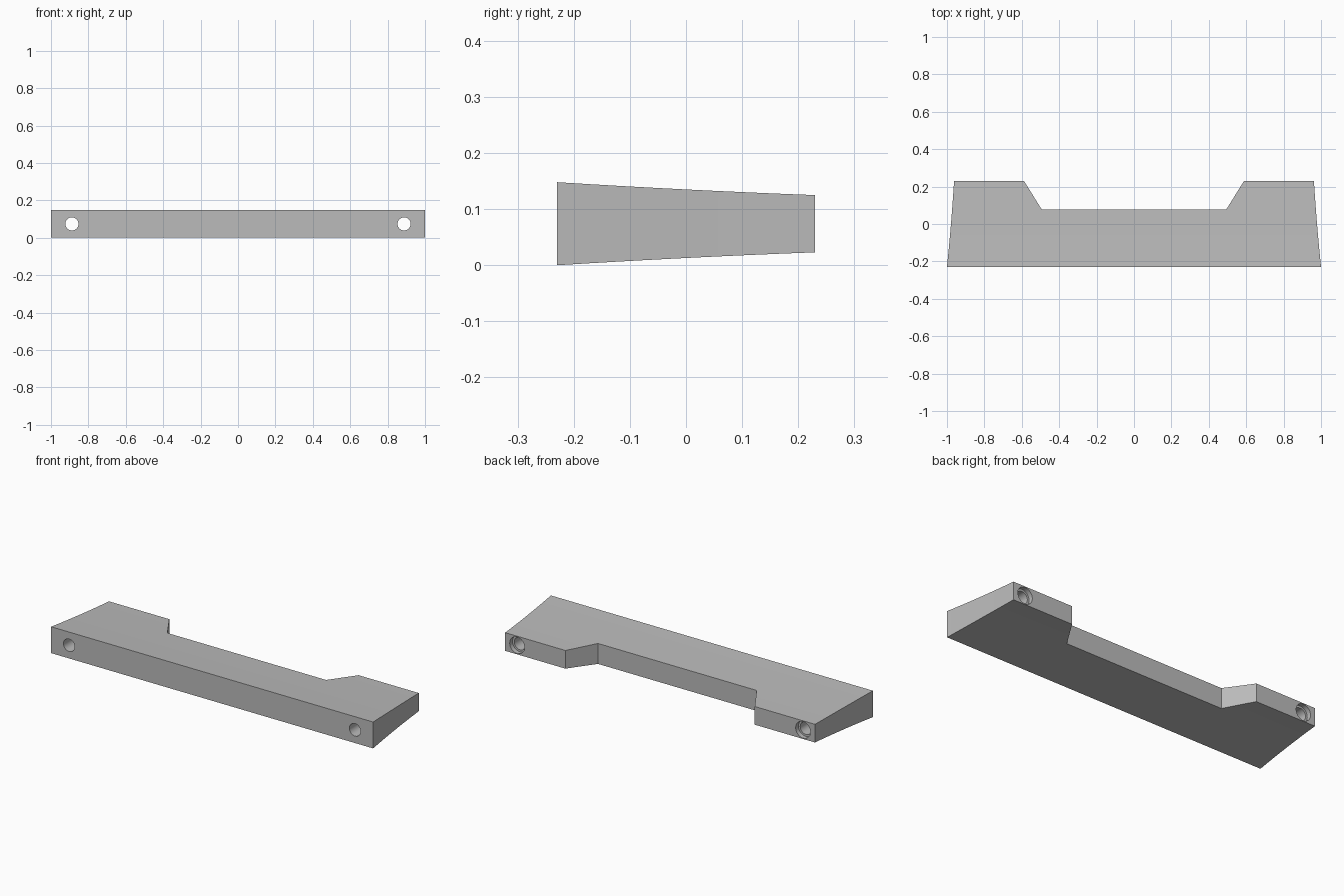
import bpy, bmesh
from math import radians

cube = bpy.data.objects.get("Cube")
if cube:
    bpy.data.objects.remove(cube, do_unlink=True)

grey = bpy.data.materials.new("plain grey")
grey.use_nodes = True
colour = (0.5, 0.5, 0.5, 1)
grey.diffuse_color = colour
grey.node_tree.nodes["Principled BSDF"].inputs["Base Color"].default_value = colour

FRONT, BACK, HEIGHT = -0.23, 0.23, 0.148
HOLE_X = 0.888


def loft(name, rings):
    """Skin a row of equal-length vertex rings and cap both ends."""
    bm = bmesh.new()
    rows = [[bm.verts.new(p) for p in ring] for ring in rings]
    n = len(rows[0])
    for a, b in zip(rows, rows[1:]):
        for i in range(n):
            j = (i + 1) % n
            bm.faces.new((a[i], a[j], b[j], b[i]))
    bm.faces.new(rows[0])
    bm.faces.new(rows[-1])
    bmesh.ops.recalc_face_normals(bm, faces=bm.faces)
    mesh = bpy.data.meshes.new(name)
    bm.to_mesh(mesh)
    bm.free()
    mesh.materials.append(grey)
    obj = bpy.data.objects.new(name, mesh)
    bpy.context.collection.objects.link(obj)
    return obj


def rod(name, x, radius, y0, y1):
    """Cylinder along y used for drilling."""
    bpy.ops.mesh.primitive_cylinder_add(
        vertices=40, radius=radius, depth=y1 - y0,
        location=(x, (y0 + y1) / 2, HEIGHT / 2), rotation=(radians(90), 0, 0))
    obj = bpy.context.object
    obj.name = name
    obj.data.materials.append(grey)
    return obj


# Bar body, narrowing towards the back with a gentle concave curve
rings = []
STEPS = 8
for k in range(STEPS + 1):
    t = k / STEPS
    y = FRONT + (BACK - FRONT) * t
    ease = t * (1.25 - 0.25 * t)
    x = 1 - 0.038 * ease
    low = 0.023 * ease
    rings.append([(-x, y, low), (x, y, low), (x, y, HEIGHT - low), (-x, y, HEIGHT - low)])
body = loft("mounting_bar", rings)

# Cutters: rear notch with slanted ends, bolt holes and counterbores
notch = [(-0.493, 0.077), (0.493, 0.077), (0.588, BACK),
         (0.588, 0.4), (-0.588, 0.4), (-0.588, BACK)]
cutters = [loft("notch_cutter", [[(x, y, z) for x, y in notch] for z in (-0.1, 0.3)])]
for side, x in (("left", HOLE_X), ("right", -HOLE_X)):
    cutters.append(rod(side + "_hole_cutter", x, 0.035, -0.4, 0.4))
    cutters.append(rod(side + "_counterbore_cutter", x, 0.046, BACK - 0.025, 0.4))

bpy.ops.object.select_all(action='DESELECT')
body.select_set(True)
bpy.context.view_layer.objects.active = body
for cutter in cutters:
    mod = body.modifiers.new(cutter.name, 'BOOLEAN')
    mod.operation = 'DIFFERENCE'
    mod.solver = 'EXACT'
    mod.object = cutter
    bpy.ops.object.modifier_apply(modifier=mod.name)
for cutter in cutters:
    bpy.data.objects.remove(cutter, do_unlink=True)

bpy.ops.object.shade_smooth_by_angle(angle=radians(30))
